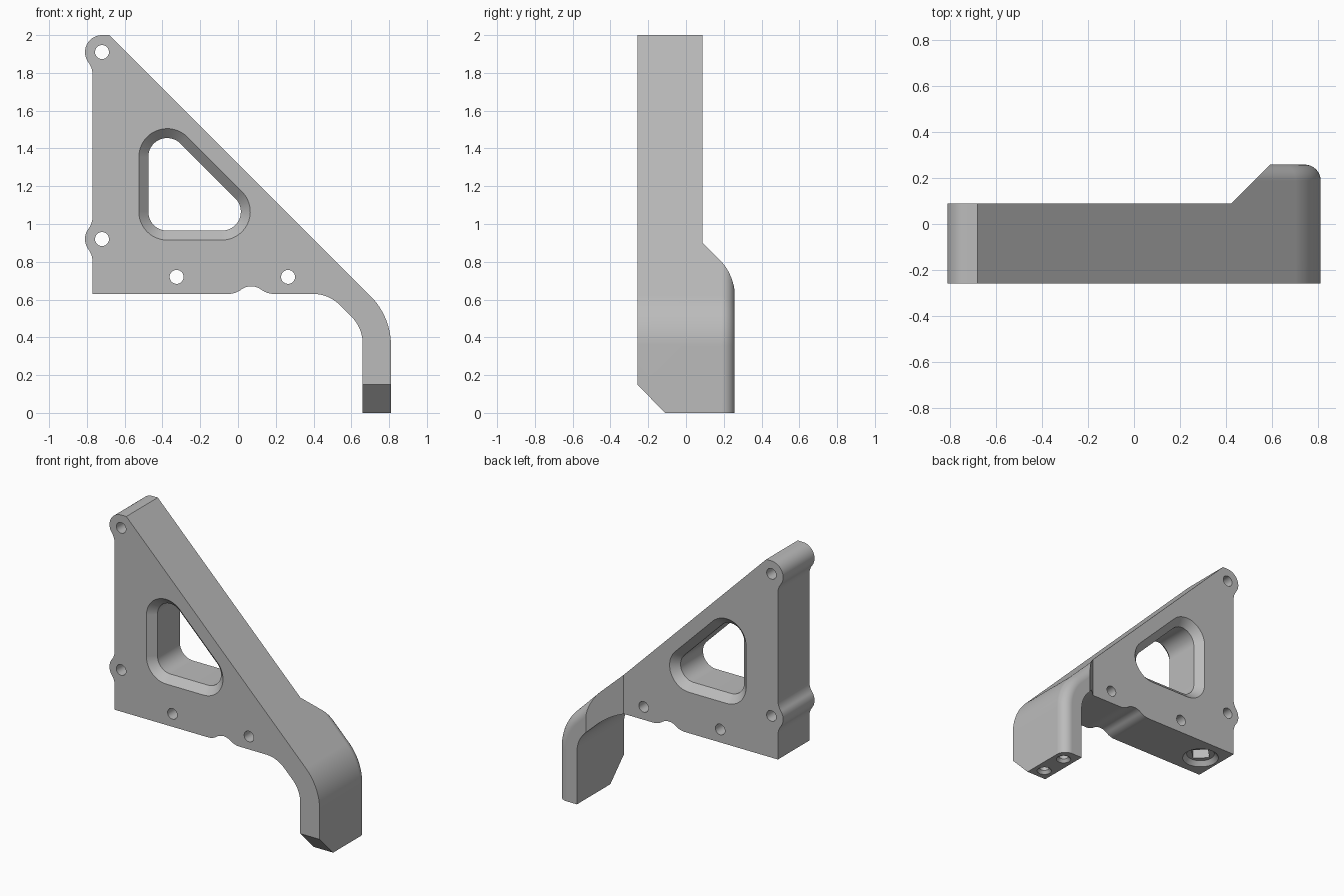
import bpy, bmesh
from math import sin, cos, radians, sqrt, pi

if "Cube" in bpy.data.objects:
    bpy.data.objects.remove(bpy.data.objects["Cube"])

HALF = 0.258            # half depth of the leg
PLATE_BACK = 0.088      # back of the plate
PLATE_MID = (PLATE_BACK - HALF) / 2

gray = bpy.data.materials.new("matte gray")
gray.use_nodes = True
color = (0.5, 0.5, 0.5, 1)
gray.diffuse_color = color
gray.node_tree.nodes["Principled BSDF"].inputs["Base Color"].default_value = color


def arc(cx, cz, r, start, end, n=12):
    step = radians(end - start) / n
    return [(cx + r * cos(radians(start) + i * step),
             cz + r * sin(radians(start) + i * step)) for i in range(n + 1)]


def loft(name, rings):
    """Solid skinned through rings that share one point count."""
    bm = bmesh.new()
    loops = [[bm.verts.new(p) for p in ring] for ring in rings]
    count = len(loops[0])
    for a, b in zip(loops, loops[1:]):
        for i in range(count):
            j = (i + 1) % count
            bm.faces.new((a[i], a[j], b[j], b[i]))
    bm.faces.new(loops[0][::-1])
    bm.faces.new(loops[-1])
    bmesh.ops.recalc_face_normals(bm, faces=bm.faces)
    mesh = bpy.data.meshes.new(name)
    bm.to_mesh(mesh)
    bm.free()
    mesh.materials.append(gray)
    obj = bpy.data.objects.new(name, mesh)
    bpy.context.collection.objects.link(obj)
    return obj


def along_y(name, layers):
    return loft(name, [[(x, y, z) for x, z in pts] for y, pts in layers])


def along_z(name, layers):
    return loft(name, [[(x, y, z) for x, y in pts] for z, pts in layers])


def cut(body, tool):
    tool.hide_render = True
    mod = body.modifiers.new("cut", 'BOOLEAN')
    mod.operation, mod.solver, mod.object = 'DIFFERENCE', 'EXACT', tool
    bpy.context.view_layer.objects.active = body
    bpy.ops.object.modifier_apply(modifier=mod.name)
    bpy.data.objects.remove(tool)


def bump(half=False):
    """Rounded lobe with blended feet: (distance along, height) pairs."""
    foot = 53.13
    pts = arc(-0.12, 0.11, 0.11, -90, foot - 90 + 36.87 - 53.13 + 0.0 + 0, 1)[:1]
    pts += arc(-0.12, 0.11, 0.11, -90, -foot, 8)[1:]
    pts += arc(0, -0.05, 0.09, 180 - foot, 0 if half else foot, 16)[1:]
    if not half:
        pts += arc(0.12, 0.11, 0.11, foot - 180, -90, 8)[1:]
    return pts


def outline(off):
    """Bracket silhouette with its outer edge pulled in by off."""
    lean = 1.32 - off * sqrt(2)
    radius = 0.37
    cx, cz = 0.81 - radius, 0.51 - radius * (sqrt(2) - 1)
    pts = [(-0.77, 0.63)]
    pts += [(-0.77 - h, 0.92 + s) for s, h in bump()]
    pts += [(-0.77 - h, 1.91 + s) for s, h in bump(half=True)]
    pts += [(-0.68, 2.0), (0.2, lean - 0.2)]
    pts += arc(cx, cz, radius - off, 45, 0, 16)
    pts += [(0.81 - off, 0), (0.66, 0)]
    # inner bend of the leg
    r = 0.2
    k = r * (sqrt(2) - 1)
    pts += arc(0.66 - r, 0.45 - k, r, 0, 45)
    pts += arc(0.48 - k, 0.63 - r, r, 45, 90)
    # relief arch under the plate
    pts += [(0.07 - s, 0.63 + h) for s, h in bump()]
    return pts


# Main body, with the outer back edge of the leg rounded
edge = 0.07
layers = [(-HALF, outline(0))]
for i in range(9):
    a = i * pi / 16
    layers.append((HALF - edge + edge * sin(a), outline(edge * (1 - cos(a)))))
body = along_y("bracket", layers)

# Step the plate back from the thicker leg with a 45 degree ramp
ramp = [(-1, PLATE_BACK), (0.42, PLATE_BACK), (0.72, PLATE_BACK + 0.3), (-1, PLATE_BACK + 0.3)]
cut(body, along_z("ramp_cutter", [(-0.1, ramp), (2.2, ramp)]))

# Bevel at the front of the foot
wedge = [(-0.408, 0.3), (-0.408, -0.1), (-0.01, -0.1)]
cut(body, loft("foot_cutter", [[(x, y, z) for y, z in wedge] for x in (0.5, 1)]))


# Triangular window, bevelled on both faces
def window(r):
    return (arc(-0.375, 1.065, r, 180, 270) + arc(-0.085, 1.065, r, 270, 405, 20)
            + arc(-0.375, 1.355, r, 45, 180, 20))


cut(body, along_y("window_cutter", [
    (-HALF - 0.01, window(0.16)), (-HALF + 0.05, window(0.1)),
    (PLATE_BACK - 0.05, window(0.1)), (PLATE_BACK + 0.01, window(0.16))]))


def circle(x, y, r, n=32):
    return arc(x, y, r, 0, 360, n)[:-1]


# Cross bolt holes
for x, z in ((-0.72, 1.91), (-0.72, 0.92), (-0.325, 0.72), (0.265, 0.72)):
    ring = circle(x, z, 0.037)
    cut(body, along_y("bolt_cutter", [(-0.4, ring), (0.4, ring)]))

# Countersunk screw holes in the foot
for y in (-0.03, 0.165):
    cut(body, along_z("screw_cutter", [
        (-0.01, circle(0.735, y, 0.055)), (0.02, circle(0.735, y, 0.03)),
        (0.25, circle(0.735, y, 0.03))]))

# Round recess with a square socket under the plate
cut(body, along_z("recess_cutter", [
    (0.62, circle(-0.635, PLATE_MID, 0.125)), (0.66, circle(-0.635, PLATE_MID, 0.09))]))
cut(body, along_z("socket_cutter", [
    (0.65, circle(-0.635, PLATE_MID, 0.075, 4)), (0.76, circle(-0.635, PLATE_MID, 0.075, 4))]))

# Smooth rounds, crisp edges
for o in bpy.context.selected_objects:
    o.select_set(False)
body.select_set(True)
bpy.context.view_layer.objects.active = body
bpy.ops.object.shade_smooth_by_angle(angle=radians(25))
normals = body.modifiers.new("even shading", 'WEIGHTED_NORMAL')
normals.keep_sharp = True
